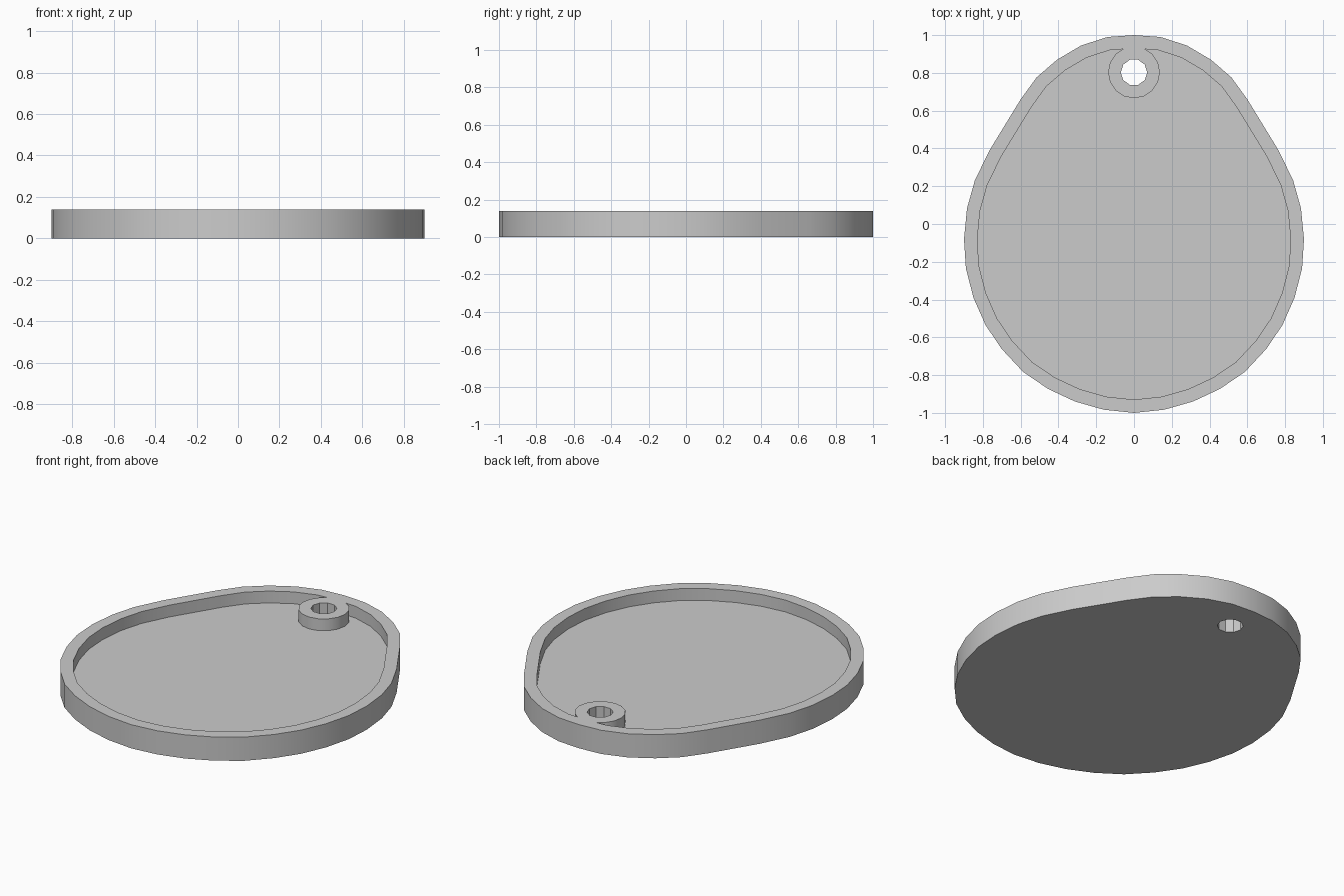
import bpy, bmesh, math
from mathutils import Vector

if "Cube" in bpy.data.objects:
    bpy.data.objects.remove(bpy.data.objects["Cube"])

HEIGHT, FLOOR, WALL = 0.14, 0.07, 0.07
HOLE_Y = 0.803

# Right half of the egg-shaped outline, from the top point to the bottom point
HALF = [(0, 1), (.14, .99), (.28, .945), (.407, .87), (.515, .777), (.6, .66),
        (.762, .395), (.842, .233), (.884, .083), (.9, -.08), (.89, -.235),
        (.85, -.39), (.786, -.535), (.7, -.662), (.587, -.783), (.455, -.873),
        (.312, -.94), (.16, -.983), (0, -1)]


def inset(points, distance):
    """Move a clockwise outline inward by a constant distance."""
    result = []
    for i, p in enumerate(points):
        a = (p - points[i - 1]).normalized()
        b = (points[(i + 1) % len(points)] - p).normalized()
        na, nb = Vector((a.y, -a.x)), Vector((b.y, -b.x))
        miter = (na + nb).normalized()
        result.append(p + miter * distance / miter.dot(na))
    return result


def circle(radius, sides):
    step = math.tau / sides
    return [Vector((radius * math.cos(i * step), HOLE_Y + radius * math.sin(i * step)))
            for i in range(sides)]


def prism(name, points, bottom, top):
    bm = bmesh.new()
    face = bm.faces.new([bm.verts.new((p.x, p.y, bottom)) for p in points])
    grown = bmesh.ops.extrude_face_region(bm, geom=[face])["geom"]
    verts = [v for v in grown if isinstance(v, bmesh.types.BMVert)]
    bmesh.ops.translate(bm, verts=verts, vec=(0, 0, top - bottom))
    bmesh.ops.recalc_face_normals(bm, faces=bm.faces)
    mesh = bpy.data.meshes.new(name)
    bm.to_mesh(mesh)
    bm.free()
    obj = bpy.data.objects.new(name, mesh)
    bpy.context.collection.objects.link(obj)
    return obj


def cut(obj, cutter):
    """Subtract the cutter and discard it."""
    mod = obj.modifiers.new("cut", 'BOOLEAN')
    mod.operation, mod.solver, mod.object = 'DIFFERENCE', 'EXACT', cutter
    bpy.context.view_layer.objects.active = obj
    bpy.ops.object.modifier_apply(modifier=mod.name)
    bpy.data.objects.remove(cutter)


outline = [Vector(p) for p in HALF] + [Vector((-x, y)) for x, y in HALF[-2:0:-1]]

# Solid tray body
tray = prism("tray", outline, 0, HEIGHT)

# Pocket that leaves the rim and the round boss standing
pocket = prism("pocket", inset(outline, WALL), FLOOR, HEIGHT + 0.1)
cut(pocket, prism("boss", circle(0.137, 16), 0, HEIGHT + 0.2))
cut(tray, pocket)

# Hanging hole through the boss
cut(tray, prism("hole", circle(0.07, 10), -0.1, HEIGHT + 0.1))

# Plain grey material
grey = bpy.data.materials.new("light grey")
grey.use_nodes = True
colour = (0.6, 0.6, 0.6, 1)
grey.diffuse_color = colour
for node in grey.node_tree.nodes:
    if node.type == 'BSDF_PRINCIPLED':
        node.inputs["Base Color"].default_value = colour
tray.data.materials.clear()
tray.data.materials.append(grey)

# Smooth the curved walls, keep the edges sharp
bpy.ops.object.select_all(action='DESELECT')
tray.select_set(True)
bpy.context.view_layer.objects.active = tray
bpy.ops.object.shade_smooth_by_angle(angle=math.radians(30))
